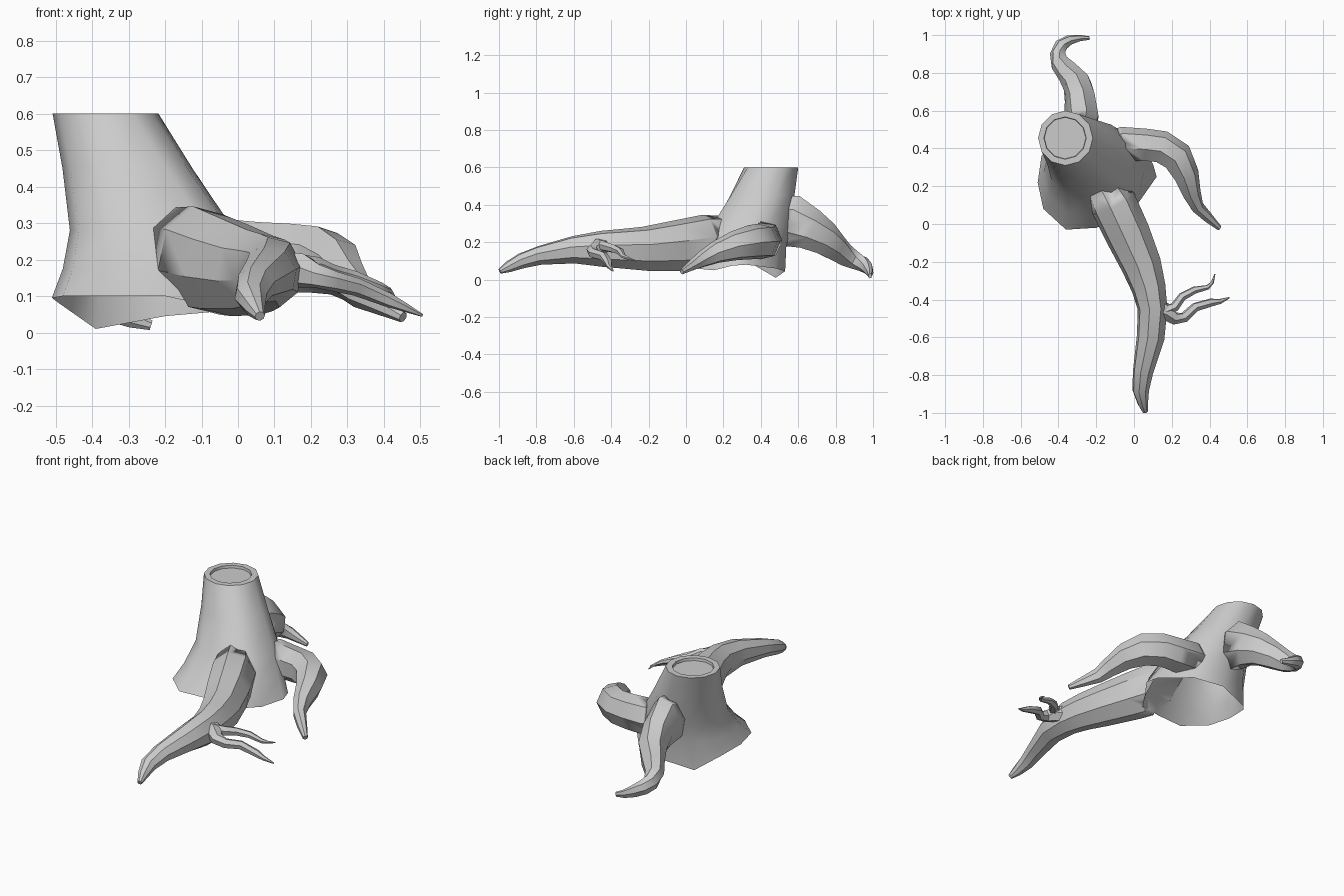
import bpy, bmesh
from math import cos, sin, pi, radians
from mathutils import Vector


def loft(name, rings, angle=40, cap_start=True):
    """Skin a list of equal-length point rings, capping the ends."""
    bm = bmesh.new()
    vs = [[bm.verts.new(p) for p in r] for r in rings]
    n = len(vs[0])
    for a, b in zip(vs, vs[1:]):
        for i in range(n):
            j = (i + 1) % n
            bm.faces.new((a[i], a[j], b[j], b[i]))
    bm.faces.new(vs[-1])
    start = bm.faces.new(vs[0])
    bmesh.ops.recalc_face_normals(bm, faces=bm.faces)
    if not cap_start:
        bmesh.ops.delete(bm, geom=[start], context='FACES_ONLY')
    me = bpy.data.meshes.new(name)
    bm.to_mesh(me)
    bm.free()
    ob = bpy.data.objects.new(name, me)
    bpy.context.collection.objects.link(ob)
    bpy.ops.object.select_all(action='DESELECT')
    bpy.context.view_layer.objects.active = ob
    ob.select_set(True)
    bpy.ops.object.shade_smooth_by_angle(angle=radians(angle))
    return ob


# Trunk: round top blending down into an irregular flared base, hollow below
base = [Vector(p) for p in (
    (-.51, .22, .095), (-.48, .08, .10), (-.36, -.03, .10), (-.20, -.02, .10),
    (-.02, .05, .06), (.05, .15, .05), (.12, .25, .075), (.10, .32, .08),
    (-.03, .48, .06), (-.20, .53, .045), (-.39, .48, .01), (-.49, .36, .08))]


def trunk_ring(z, x, y, r, w):
    out = []
    for i, b in enumerate(base):
        a = pi + 2 * pi * i / len(base)
        m = Vector((x + r * cos(a), y + r * sin(a), z)).lerp(b, w)
        m.z = z
        out.append(m)
    return out


wall = [base,
        trunk_ring(.175, -.25, .39, .16, .70),
        trunk_ring(.28, -.265, .42, .16, .42),
        trunk_ring(.45, -.325, .44, .15, .17),
        trunk_ring(.60, -.363, .455, .145, 0)]
rim = [trunk_ring(.60, -.365, .455, .112, 0),
       trunk_ring(.585, -.365, .455, .110, 0)]
# Ridges where the trunk flows into the front root
for k, push in ((1, .05), (2, .06), (3, .03)):
    for i in (4, 5):
        wall[k][i] += Vector((.5, -.85, 0)) * push
loft("trunk", wall + rim, 48, cap_start=False)

# Solid copy of the trunk that trims the hidden root ends
below = [Vector((b.x, b.y, -.2)) for b in base]
cutter = loft("trunk_cutter", [below] + wall)
cutter.hide_render = True
cutter.hide_viewport = True


def root(name, path, sides=7, trim=True):
    """Tapering tube; path rows are x, y, z, half width, half height."""
    pts = [Vector(p[:3]) for p in path]
    rings = []
    for k, p in enumerate(path):
        t = (pts[min(k + 1, len(pts) - 1)] - pts[max(k - 1, 0)]).normalized()
        side = t.cross(Vector((0, 0, 1))).normalized()
        up = side.cross(t)
        rings.append([pts[k] + side * p[3] * sin(a) + up * p[4] * cos(a)
                      for a in (2 * pi * (i + 0.25) / sides for i in range(sides))])
    ob = loft(name, rings, 38)
    if trim:
        mod = ob.modifiers.new("trim", 'BOOLEAN')
        mod.operation = 'DIFFERENCE'
        mod.solver = 'EXACT'
        mod.object = cutter


# Long front root
root("front_root", [
    (-.25, .36, .24, .07, .10), (-.11, .11, .20, .125, .15),
    (-.035, -.05, .18, .122, .138), (.04, -.22, .165, .108, .12),
    (.078, -.34, .165, .092, .108), (.098, -.45, .165, .080, .098),
    (.088, -.60, .16, .075, .075), (.048, -.78, .13, .055, .052),
    (.035, -.88, .10, .045, .042), (.047, -.95, .068, .028, .03),
    (.06, -.995, .045, .014, .014)], 8)

# Right root
root("right_root", [
    (-.24, .38, .23, .06, .07), (-.06, .42, .21, .095, .105),
    (.06, .415, .205, .09, .10), (.145, .405, .205, .09, .096),
    (.225, .355, .20, .088, .094), (.275, .26, .18, .07, .08),
    (.305, .16, .145, .05, .06), (.335, .09, .11, .036, .045),
    (.39, .035, .078, .028, .03), (.452, -.022, .042, .014, .015)])

# Back root, curling at its tip
root("back_root", [
    (-.30, .40, .36, .06, .08), (-.275, .56, .315, .095, .145),
    (-.282, .66, .27, .085, .115), (-.30, .74, .22, .078, .095),
    (-.345, .80, .17, .064, .078), (-.39, .85, .13, .052, .062),
    (-.403, .90, .105, .042, .05), (-.385, .945, .085, .037, .043),
    (-.345, .972, .062, .028, .035), (-.29, .984, .036, .018, .024),
    (-.238, .984, .02, .01, .014)])

# Forked rootlet on the front root
root("rootlet_lower", [
    (.12, -.44, .17, .05, .055), (.18, -.47, .17, .045, .048),
    (.215, -.50, .155, .034, .034), (.265, -.495, .14, .028, .028),
    (.325, -.44, .125, .025, .025), (.41, -.415, .09, .022, .02),
    (.455, -.41, .07, .014, .013), (.505, -.39, .047, .004, .004)], 6, False)
root("rootlet_upper", [
    (.16, -.46, .18, .032, .037), (.215, -.44, .18, .026, .028),
    (.255, -.385, .165, .023, .023), (.32, -.35, .15, .02, .019),
    (.39, -.335, .125, .013, .013), (.415, -.31, .115, .008, .008),
    (.428, -.265, .10, .003, .003)], 6, False)
